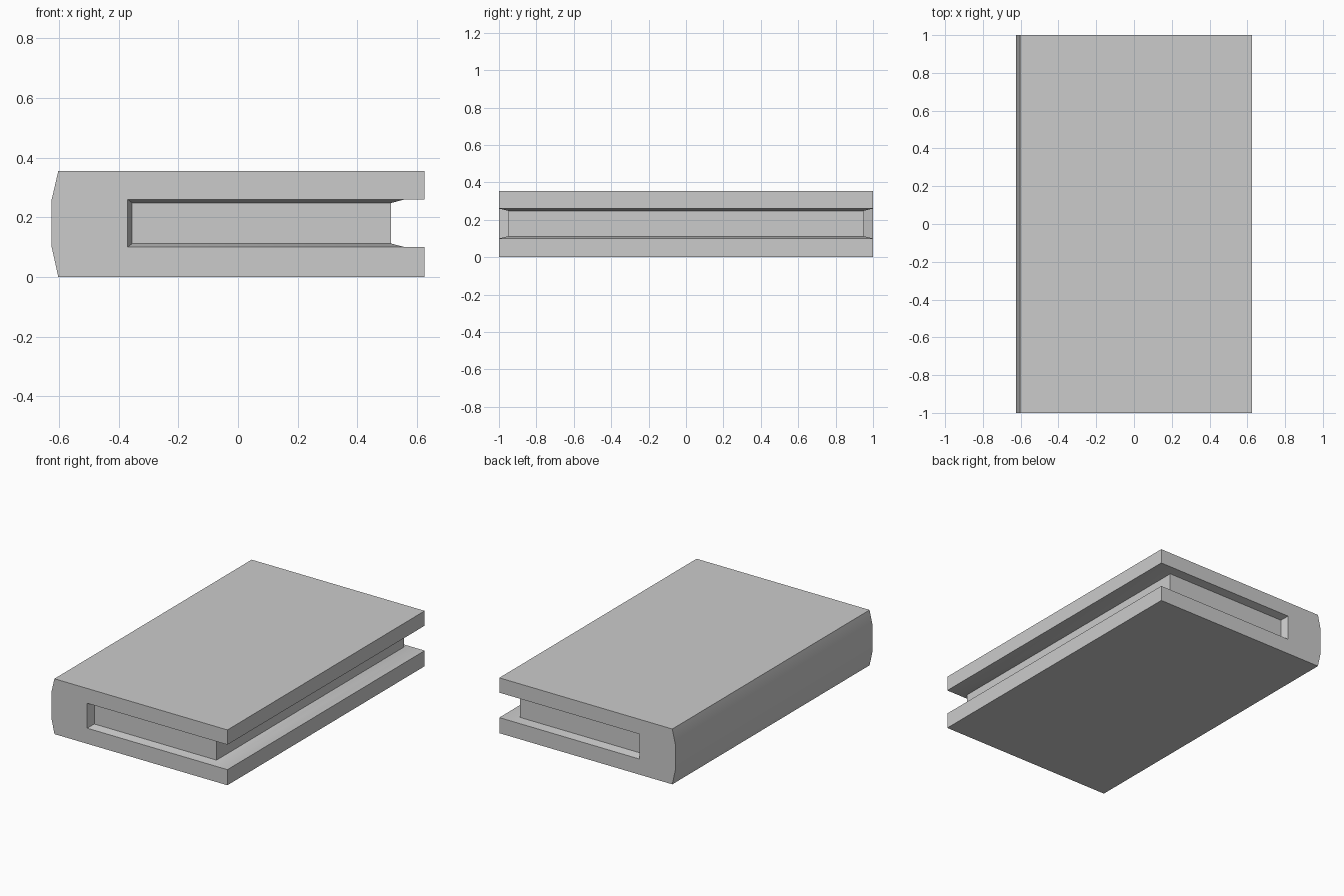
import bpy, bmesh, math

if "Cube" in bpy.data.objects:
    bpy.data.objects.remove(bpy.data.objects["Cube"])

# Cover outline (x, z): a C shape with a slot for the pages
COVER = [(-.603, 0), (.625, 0), (.625, .10), (.56, .10), (-.37, .10), (-.37, .26),
         (.56, .26), (.625, .26), (.625, .355), (-.603, .355), (-.625, .26), (-.625, .10)]
# Page block outline, matching cover points 3 to 6
PAGES = [(.513, .112), (-.355, .112), (-.355, .248), (.513, .248)]

bm = bmesh.new()


def ring(points, y):
    return [bm.verts.new((x, y, z)) for x, z in points]


f, b = ring(COVER, -1), ring(COVER, 1)
pf, pb = ring(PAGES, -.95), ring(PAGES, .95)

# Cover ends, page ends and the sloped recess walls at each end
for outer, inner in ((f, pf), (b, pb)):
    bm.faces.new(outer)
    bm.faces.new(inner)
    for i in range(3):
        bm.faces.new((outer[3 + i], outer[4 + i], inner[i + 1], inner[i]))

# Long sides of the cover, rounded spine and inner lips
for i in range(12):
    if i not in (3, 4, 5):
        j = (i + 1) % 12
        bm.faces.new((f[i], f[j], b[j], b[i]))

# Page fore edge with its sloped recess walls
bm.faces.new((pf[0], pb[0], pb[3], pf[3]))
for o, i in ((3, 0), (6, 3)):
    bm.faces.new((f[o], b[o], pb[i], pf[i]))

bmesh.ops.recalc_face_normals(bm, faces=bm.faces[:])
mesh = bpy.data.meshes.new("book")
bm.to_mesh(mesh)
bm.free()
book = bpy.data.objects.new("book", mesh)
bpy.context.collection.objects.link(book)

# Soft spine, crisp corners
bpy.context.view_layer.objects.active = book
book.select_set(True)
bpy.ops.object.shade_smooth_by_angle(angle=math.radians(30))
